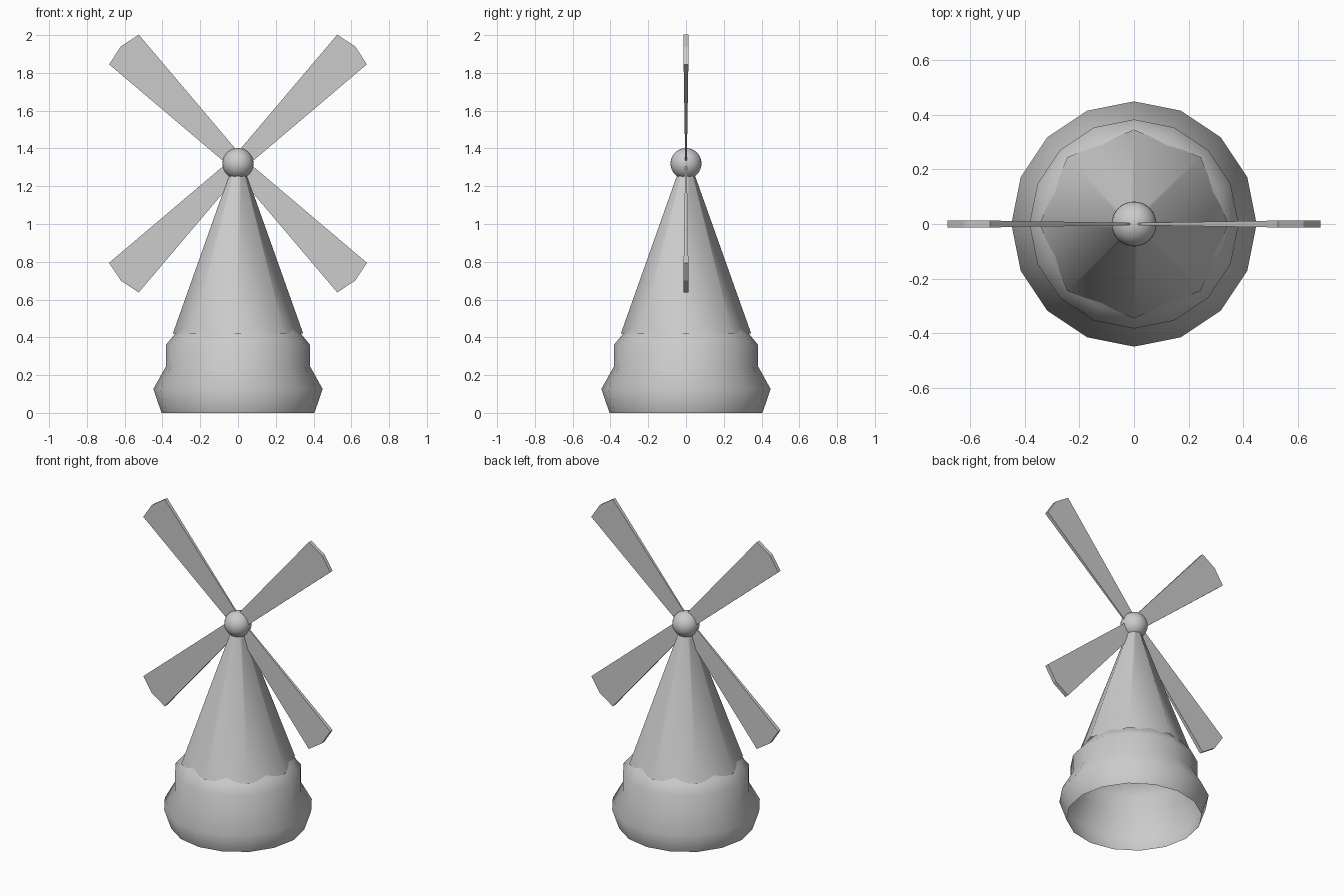
import bpy, bmesh, math
from mathutils import Matrix

if "Cube" in bpy.data.objects:
    bpy.data.objects.remove(bpy.data.objects["Cube"])

HUB_Z = 1.32


def finish(bm, name, smooth):
    bmesh.ops.recalc_face_normals(bm, faces=bm.faces[:])
    mesh = bpy.data.meshes.new(name)
    bm.to_mesh(mesh)
    bm.free()
    for p in mesh.polygons:
        p.use_smooth = smooth
    obj = bpy.data.objects.new(name, mesh)
    bpy.context.collection.objects.link(obj)
    return obj


def lathe(name, profile, sides):
    """Open-ended surface of revolution from (radius, height) points."""
    bm = bmesh.new()
    rings = []
    for r, z in profile:
        rings.append([bm.verts.new((r * math.cos(math.tau * i / sides),
                                    r * math.sin(math.tau * i / sides), z))
                      for i in range(sides)])
    for a, b in zip(rings, rings[1:]):
        for i in range(sides):
            j = (i + 1) % sides
            bm.faces.new((a[i], a[j], b[j], b[i]))
    return finish(bm, name, True)


# Rounded base, open underneath
lathe("base", [(0.405, 0), (0.448, 0.127), (0.382, 0.245),
               (0.382, 0.36), (0.332, 0.42), (0.30, 0.455)], 16)

# Eight-sided tapering tower
lathe("tower", [(0.345, 0.42), (0.025, 1.32)], 8)

# Round hub
bm = bmesh.new()
bmesh.ops.create_uvsphere(bm, u_segments=32, v_segments=16, radius=0.082,
                          matrix=Matrix.Translation((0, 0, HUB_Z)))
finish(bm, "hub", True)


def sail(name, angle):
    """Thin blade widening and thickening towards a pointed tip."""
    # distance along blade, offset across it, half thickness
    outline = [(0.03, -0.043, 0.004), (0.854, -0.111, 0.0125),
               (0.877, 0, 0.0125), (0.854, 0.111, 0.0125), (0.03, 0.043, 0.004)]
    bm = bmesh.new()
    front = [bm.verts.new((u, -t, v)) for u, v, t in outline]
    back = [bm.verts.new((u, t, v)) for u, v, t in outline]
    # faces are split so the tapered part stays planar
    for side in (front, back):
        bm.faces.new((side[0], side[1], side[3], side[4]))
        bm.faces.new((side[1], side[2], side[3]))
    for i in range(5):
        j = (i + 1) % 5
        bm.faces.new((front[i], front[j], back[j], back[i]))
    bm.transform(Matrix.Translation((0, 0, HUB_Z)) @ Matrix.Rotation(angle, 4, 'Y'))
    return finish(bm, name, False)


# Four sails on the diagonals
for k in range(4):
    sail(f"sail_{k + 1}", math.radians(45 + 90 * k))
